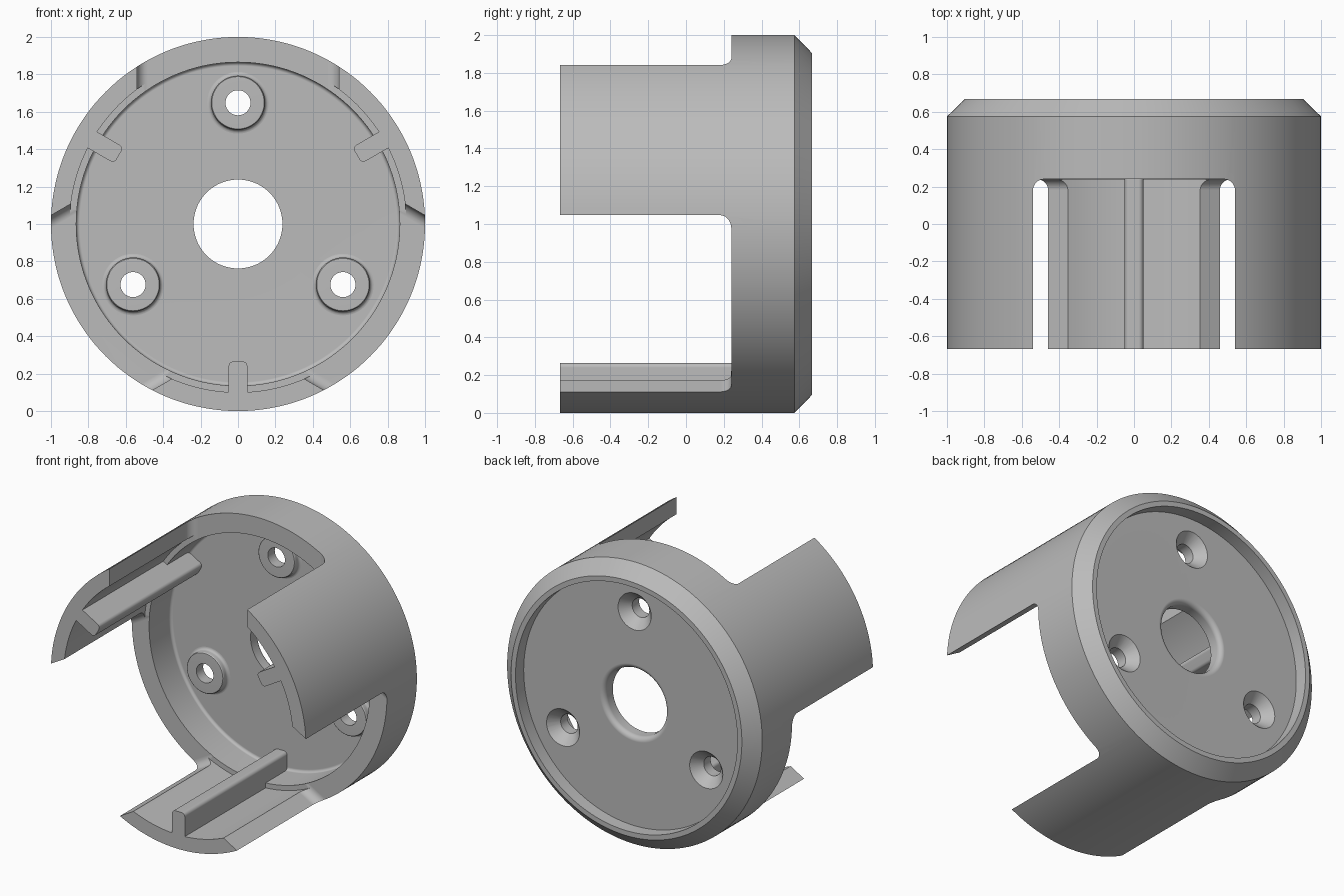
import bpy, bmesh
from math import sin, cos, pi, radians
from mathutils import Matrix

cube = bpy.data.objects.get("Cube")
if cube:
    bpy.data.objects.remove(cube, do_unlink=True)

grey = bpy.data.materials.new("light grey plastic")
grey.use_nodes = True
COLOUR = (0.5, 0.5, 0.5, 1)
grey.diffuse_color = COLOUR
grey.node_tree.nodes["Principled BSDF"].inputs["Base Color"].default_value = COLOUR

FRONT, BACK, RIM = -0.667, 0.667, 0.24   # leg tips, rear edge, cup rim
FLOOR, REAR = 0.48, 0.575                # two faces of the end plate
BORE = 0.067


def finish(name, bm):
    bmesh.ops.recalc_face_normals(bm, faces=bm.faces)
    mesh = bpy.data.meshes.new(name)
    bm.to_mesh(mesh)
    bm.free()
    mesh.materials.append(grey)
    obj = bpy.data.objects.new(name, mesh)
    bpy.context.collection.objects.link(obj)
    return obj


def arc(cx, cy, r, start, end, steps=5):
    angles = [radians(start + (end - start) * i / steps) for i in range(steps + 1)]
    return [(cx + r * cos(a), cy + r * sin(a)) for a in angles]


def lathe(name, profile, x=0, z=1, sides=144, closed=True):
    """Revolve (radius, y) points about an axis along y."""
    bm = bmesh.new()
    rings = [[bm.verts.new((x + r * cos(2 * pi * i / sides), y,
                            z + r * sin(2 * pi * i / sides)))
              for i in range(sides)] for r, y in profile]
    pairs = list(zip(rings, rings[1:]))
    if closed:
        pairs.append((rings[-1], rings[0]))
    else:
        bm.faces.new(rings[0])
        bm.faces.new(rings[-1])
    for a, b in pairs:
        for i in range(sides):
            j = (i + 1) % sides
            bm.faces.new((a[i], a[j], b[j], b[i]))
    return finish(name, bm)


def add_prism(bm, lower, upper, angle):
    """Closed prism between two outlines, local +z turned to an angle about the cup axis."""
    place = Matrix.Translation((0, 0, 1)) @ Matrix.Rotation(radians(90 - angle), 4, "Y")
    a, b = ([bm.verts.new(place @ Matrix.Translation(p).translation) for p in outline]
            for outline in (lower, upper))
    bm.faces.new(a)
    bm.faces.new(b[::-1])
    for i in range(len(a)):
        bm.faces.new((a[i - 1], b[i - 1], b[i], a[i]))


def activate(obj):
    bpy.ops.object.select_all(action="DESELECT")
    obj.select_set(True)
    bpy.context.view_layer.objects.active = obj


def cut(obj, cutter):
    cutter.hide_render = True
    mod = obj.modifiers.new("cut", "BOOLEAN")
    mod.operation, mod.solver, mod.object = "DIFFERENCE", "EXACT", cutter
    activate(obj)
    bpy.ops.object.modifier_apply(modifier=mod.name)
    bpy.data.objects.remove(cutter, do_unlink=True)


# Cup with end plate, rear recess and full-length skirt
f, g = 0.02, 0.035
body = lathe("cup_body",
             [(0.9, FRONT), (1, FRONT), (1, 0.575), (0.905, BACK), (0.87, BACK), (0.87, REAR)]
             + arc(0.2375 + g, REAR - g, g, 90, 180)
             + [(0.2375, FLOOR)]
             + arc(0.865 - f, FLOOR - f, f, 90, 0)
             + [(0.865, RIM - 0.002), (0.9, RIM - 0.002)])
parts = [body]

# Three wide round-cornered slots, cut together, leave three legs
W, R = 0.54, 0.06
slot = ([(-W, -0.8), (W, -0.8)] + arc(W - R, RIM - R, R, 0, 90, 8)
        + arc(R - W, RIM - R, R, 90, 180, 8))
slots = bmesh.new()
for angle in (90, 210, 330):
    add_prism(slots, [(x, y, 0.61) for x, y in slot], [(x, y, 1.2) for x, y in slot], angle)
cut(body, finish("slot_cutter", slots))

# Screw bosses with countersunk bores
for i, angle in enumerate((90, 210, 330)):
    x, z = 0.648 * cos(radians(angle)), 1 + 0.648 * sin(radians(angle))
    cut(body, lathe("bore_cutter",
                    [(BORE, 0.4), (BORE, REAR - 0.068), (0.13, REAR), (0.13, 0.7)],
                    x, z, 48, closed=False))
    parts.append(lathe(f"screw_boss_{i + 1}",
                       [(BORE, FLOOR + 0.002), (BORE, 0.43)]
                       + arc(0.135, 0.44, 0.01, -90, 0, 3)
                       + arc(0.145 + f, FLOOR - f, f, 180, 90)
                       + [(0.145, FLOOR + 0.002)], x, z, 48))

# Rounded guide rib inside each leg, running down to the end plate
c = 0.025
rib = ([(-0.05, 0.905)] + arc(c - 0.05, 0.735 + c, c, 180, 270)
       + arc(0.05 - c, 0.735 + c, c, 270, 360) + [(0.05, 0.905)])
for i, angle in enumerate((30, 150, 270)):
    bm = bmesh.new()
    add_prism(bm, [(x, FRONT, z) for x, z in rib], [(x, FLOOR + 0.005, z) for x, z in rib], angle)
    parts.append(finish(f"guide_rib_{i + 1}", bm))

# Smooth curves, with flat faces kept flat
for part in parts:
    activate(part)
    bpy.ops.object.shade_smooth_by_angle(angle=radians(30))
    part.modifiers.new("flat_faces", "WEIGHTED_NORMAL").keep_sharp = True
